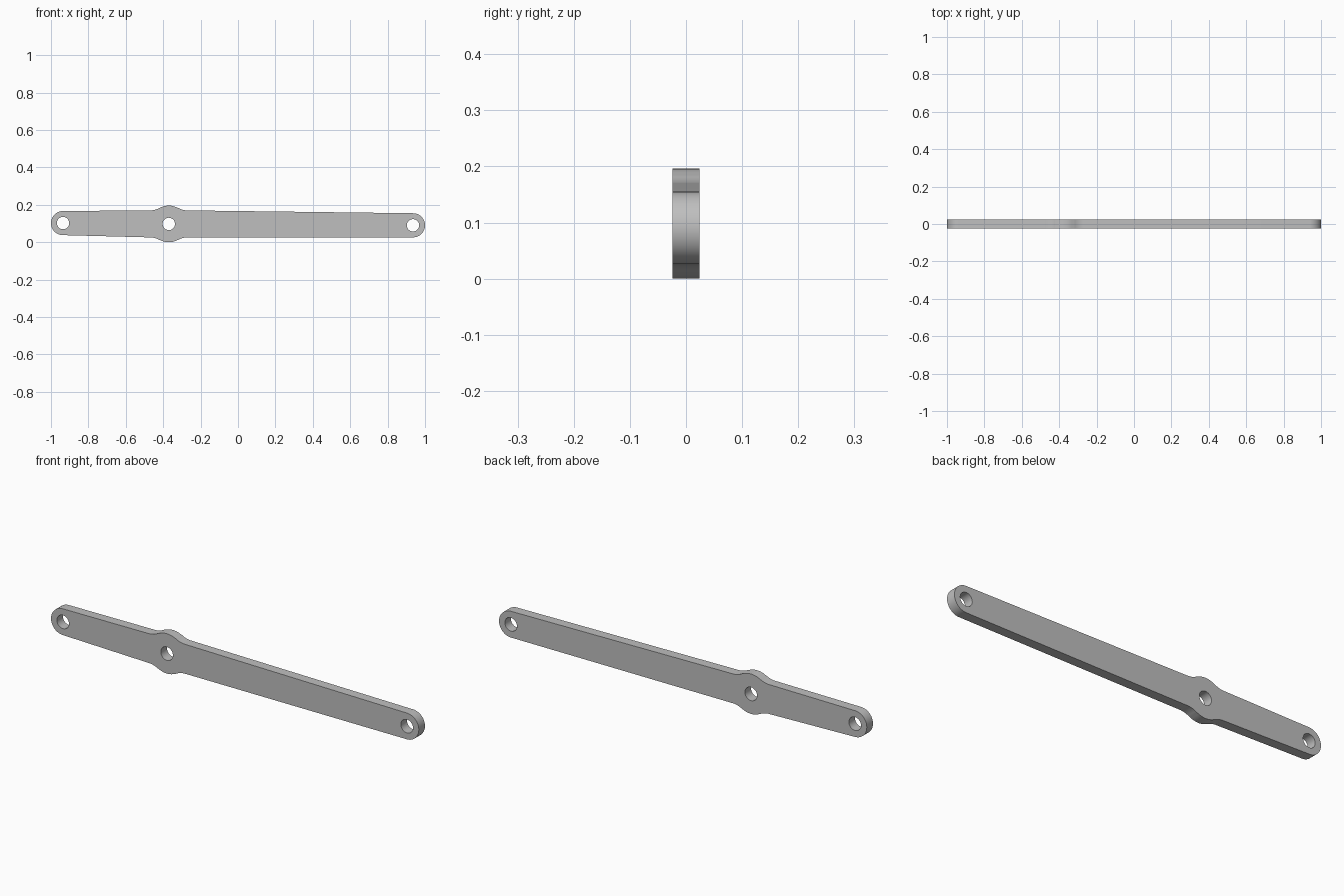
import bpy
import bmesh
from math import cos, sin, pi, atan2, radians

cube = bpy.data.objects.get("Cube")
if cube:
    bpy.data.objects.remove(cube, do_unlink=True)

# Main dimensions
half_depth = 0.024
hole_r, end_r, boss_r = 0.033, 0.0645, 0.098
left, pivot, right = (-0.9355, 0.1025), (-0.37, 0.098), (0.9355, 0.0905)
arm_half, fillet_r, fillet_x = 0.0722, 0.1, 0.1


def arc(centre, r, start, end, steps):
    """Points along an arc, angles in radians."""
    angles = [start + (end - start) * i / steps for i in range(steps + 1)]
    return [(centre[0] + r * cos(a), centre[1] + r * sin(a)) for a in angles]


def boss_side(side):
    """Boss arc and its two blending fillets, side +1 is the upper edge."""
    lift = arm_half + fillet_r
    a = atan2(lift, fillet_x)
    pts = arc((fillet_x, lift), fillet_r, -pi / 2, a - pi, 10)
    pts += arc((0, 0), boss_r, a, pi - a, 16)[1:-1]
    pts += arc((-fillet_x, lift), fillet_r, -a, -pi / 2, 10)
    return [(pivot[0] + side * x, pivot[1] + side * y) for x, y in pts]


# Outline, counter-clockwise from the right end
outline = arc(right, end_r, -pi / 2, pi / 2, 32)
outline += boss_side(1)
outline += arc(left, end_r, pi / 2, 3 * pi / 2, 32)
outline += boss_side(-1)
holes = [arc(c, hole_r, 0, 2 * pi, 40)[:-1] for c in (left, pivot, right)]

# Filled and extruded profile
curve = bpy.data.curves.new("link_bar", 'CURVE')
curve.dimensions = '2D'
curve.fill_mode = 'BOTH'
curve.extrude = half_depth
for points in [outline] + holes:
    spline = curve.splines.new('POLY')
    spline.points.add(len(points) - 1)
    for p, (x, y) in zip(spline.points, points):
        p.co = (x, y, 0, 1)
    spline.use_cyclic_u = True

bar = bpy.data.objects.new("link_bar", curve)
bpy.context.scene.collection.objects.link(bar)
bar.rotation_euler.x = radians(90)
bpy.ops.object.select_all(action='DESELECT')
bpy.context.view_layer.objects.active = bar
bar.select_set(True)
bpy.ops.object.convert(target='MESH')
bar = bpy.context.object

# Weld the caps to the walls
bm = bmesh.new()
bm.from_mesh(bar.data)
bmesh.ops.remove_doubles(bm, verts=bm.verts, dist=0.0001)
bmesh.ops.recalc_face_normals(bm, faces=bm.faces)
bm.to_mesh(bar.data)
bm.free()
bpy.ops.object.transform_apply(location=False, rotation=True, scale=False)
bpy.ops.object.shade_smooth_by_angle(angle=radians(30))

# Plain grey metal
grey = bpy.data.materials.new("grey_metal")
grey.use_nodes = True
colour = (0.52, 0.52, 0.52, 1)
grey.diffuse_color = colour
grey.node_tree.nodes["Principled BSDF"].inputs["Base Color"].default_value = colour
bar.data.materials.clear()
bar.data.materials.append(grey)
